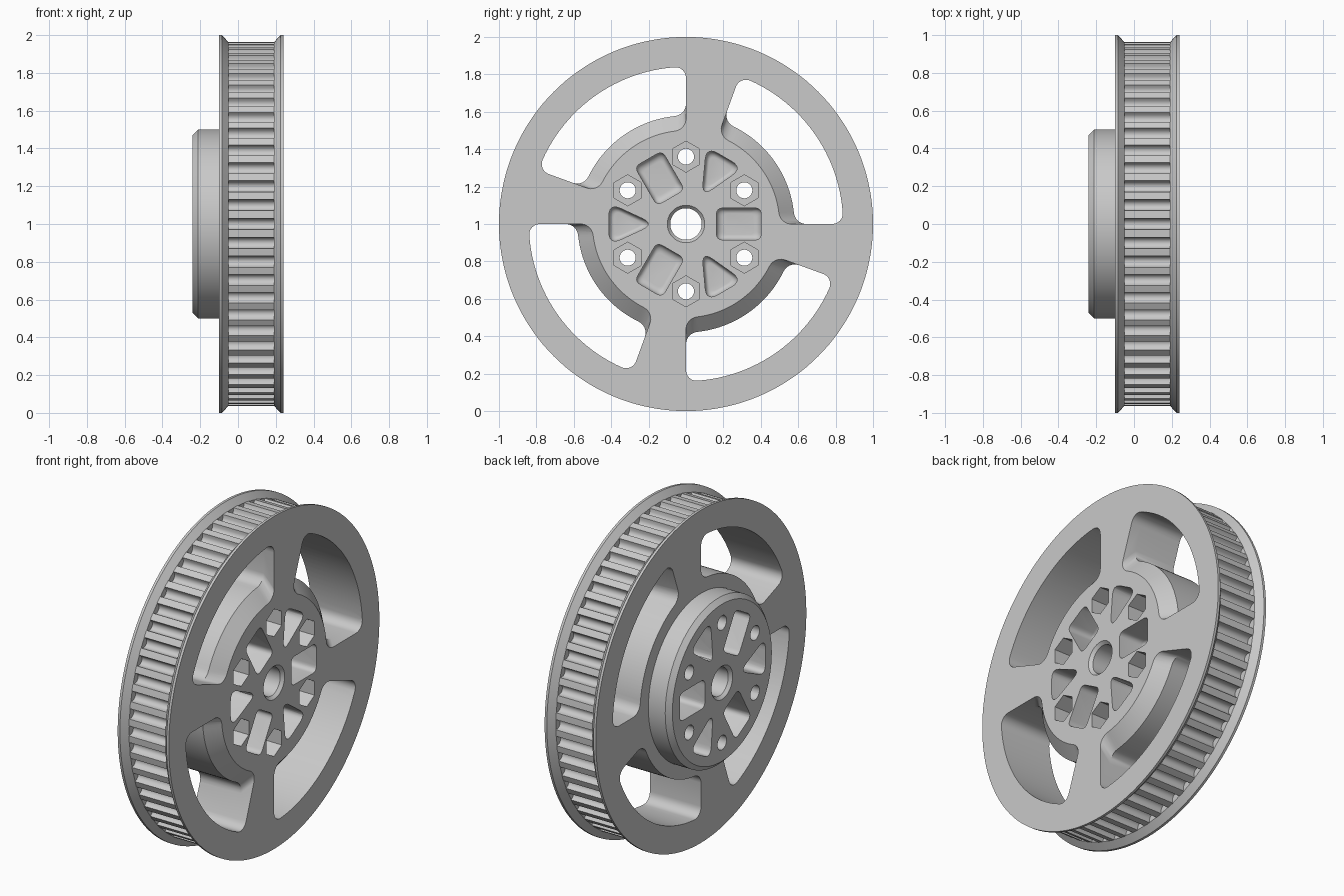
import bpy, bmesh
from math import sin, cos, pi, radians
from mathutils import Vector

if "Cube" in bpy.data.objects:
    bpy.data.objects.remove(bpy.data.objects["Cube"])

GREY = (0.585, 0.585, 0.585, 1)
grey = bpy.data.materials.new("machined grey")
grey.use_nodes = True
grey.diffuse_color = GREY
grey.node_tree.nodes["Principled BSDF"].inputs["Base Color"].default_value = GREY


def polar(x, r, a):
    return Vector((x, r * cos(a), r * sin(a)))


def loft(bm, loops, wrap=False):
    """Skin equal-length loops; cap the ends, or join last to first."""
    rings = [[bm.verts.new(p) for p in loop] for loop in loops]
    n = len(rings[0])
    pairs = list(zip(rings, rings[1:] + rings[:1]))
    for a, b in pairs if wrap else pairs[:-1]:
        for i in range(n):
            j = (i + 1) % n
            bm.faces.new((a[i], a[j], b[j], b[i]))
    if not wrap:
        bm.faces.new(rings[0])
        bm.faces.new(rings[-1])


def finish(bm, name):
    """Raise the axle to its height above the ground and make the object."""
    bmesh.ops.translate(bm, verts=bm.verts, vec=(0, 0, 1))
    bmesh.ops.recalc_face_normals(bm, faces=bm.faces)
    mesh = bpy.data.meshes.new(name)
    bm.to_mesh(mesh)
    bm.free()
    mesh.materials.append(grey)
    obj = bpy.data.objects.new(name, mesh)
    bpy.context.collection.objects.link(obj)
    return obj


def smooth(obj):
    bpy.ops.object.select_all(action='DESELECT')
    obj.select_set(True)
    bpy.context.view_layer.objects.active = obj
    bpy.ops.object.shade_smooth_by_angle(angle=radians(30))


def cut(obj, cutter):
    cutter.hide_render = True
    mod = obj.modifiers.new("cut", 'BOOLEAN')
    mod.object, mod.operation, mod.solver = cutter, 'DIFFERENCE', 'EXACT'
    bpy.context.view_layer.objects.active = obj
    bpy.ops.object.modifier_apply(modifier=mod.name)
    bpy.data.objects.remove(cutter)


def window(x, r0, r1, start, span=radians(70), f=0.06, steps=6, arc=24):
    """Ring sector with filleted corners."""
    pts = []
    corners = [(r0, 0, 1, 1, 0), (r1, 0, -1, 1, 1), (r1, span, -1, -1, 0), (r0, span, 1, -1, 1)]
    for k, (r, a, sr, sa, flip) in enumerate(corners):
        for i in range(steps + 1):
            t = i / steps * pi / 2
            u, v = (1 - sin(t), 1 - cos(t)) if flip else (1 - cos(t), 1 - sin(t))
            pts.append((r + sr * f * u, a + sa * f / r * v))
        if k in (1, 3):
            end = f / r
            lo, hi = (end, span - end) if k == 1 else (span - end, end)
            pts += [(r, lo + (hi - lo) * i / arc) for i in range(1, arc)]
    return [polar(x, r, start + a) for r, a in pts]


def rounded(points, f, inset, steps=6):
    """Polygon with curved corners, shrunk toward its middle by inset."""
    pts = [Vector(p) for p in points]
    mid = sum(pts, Vector((0, 0))) / len(pts)
    pts = [mid + (p - mid) * (1 - inset) for p in pts]
    f *= 1 - inset
    out = []
    for i, p in enumerate(pts):
        a = p + (pts[i - 1] - p).normalized() * f
        b = p + (pts[(i + 1) % len(pts)] - p).normalized() * f
        for s in range(steps + 1):
            t = s / steps
            out.append(a * (1 - t) ** 2 + p * 2 * t * (1 - t) + b * t * t)
    return out


def turned(points, x, a):
    return [Vector((x, p.x * cos(a) - p.y * sin(a), p.x * sin(a) + p.y * cos(a))) for p in points]


# Turned body: bore, hub, web and the two flanges
half = [(0.24, 0.1), (0.222, 0.084), (-0.222, 0.084), (-0.24, 0.1), (-0.24, 0.472),
        (-0.212, 0.5), (-0.1, 0.5), (-0.1, 1), (-0.085, 1), (-0.05, 0.962), (-0.05, 0.91),
        (0.19, 0.91), (0.19, 0.962), (0.225, 1), (0.24, 1)]
SEG = 144
bm = bmesh.new()
loft(bm, [[polar(x, r, 2 * pi * i / SEG) for x, r in half] for i in range(SEG)], wrap=True)
body = finish(bm, "pulley_body")

# Four spoke windows, bevelled toward the hub on the front face
bm = bmesh.new()
for k in range(4):
    loft(bm, [window(x, r, 0.84, pi / 2 * k) for x, r in
              [(-0.15, 0.58), (0.17, 0.58), (0.24, 0.5), (0.26, 0.5)]])
cut(body, finish(bm, "window_cutter"))

# Blind pockets with rounded floors on both faces, and hexagonal nut seats
block = [(0.163, -0.085), (0.402, -0.085), (0.402, 0.085), (0.163, 0.085)]
wedge = [(0.17, 0), (0.412, -0.112), (0.412, 0.112)]
floor = [(0.05 + 0.035 * (1 - sin(t)), 0.33 * (1 - cos(t))) for t in (pi / 12 * i for i in range(7))]
bm = bmesh.new()
for k in range(6):
    a = pi / 3 * k
    shape, f = (wedge, 0.07) if k % 2 else (block, 0.035)
    for side in (-1, 1):
        loft(bm, [turned(rounded(shape, f, s), side * x, a) for x, s in [(0.26, 0)] + floor])
    b = a + pi / 6
    centre = polar(0, 0.36, b)
    loft(bm, [[centre + polar(x, 0.083, b + pi / 3 * i) for i in range(6)] for x in (0.12, 0.26)])
cut(body, finish(bm, "pocket_cutter"))

# Bolt holes through the hub
bm = bmesh.new()
for k in range(6):
    centre = polar(0, 0.36, pi / 3 * k + pi / 6)
    loft(bm, [[centre + polar(x, 0.043, pi / 12 * i) for i in range(24)] for x in (-0.3, 0.3)])
cut(body, finish(bm, "bolt_hole_cutter"))
smooth(body)

# Toothed belt rim with rounded grooves
TEETH = 60
pitch = 2 * pi / TEETH
outline = []
for k in range(TEETH):
    for i in range(9):
        t = pi * i / 8
        outline.append((0.963 - 0.04 * sin(t) ** 0.8, pitch * (k - 0.3 * cos(t))))
    outline.append((0.963, pitch * (k + 0.5)))
bm = bmesh.new()
loft(bm, [[polar(x, r if outer else 0.89, a) for r, a in outline]
          for x, outer in ((-0.055, 1), (0.195, 1), (0.195, 0), (-0.055, 0))], wrap=True)
smooth(finish(bm, "toothed_rim"))
